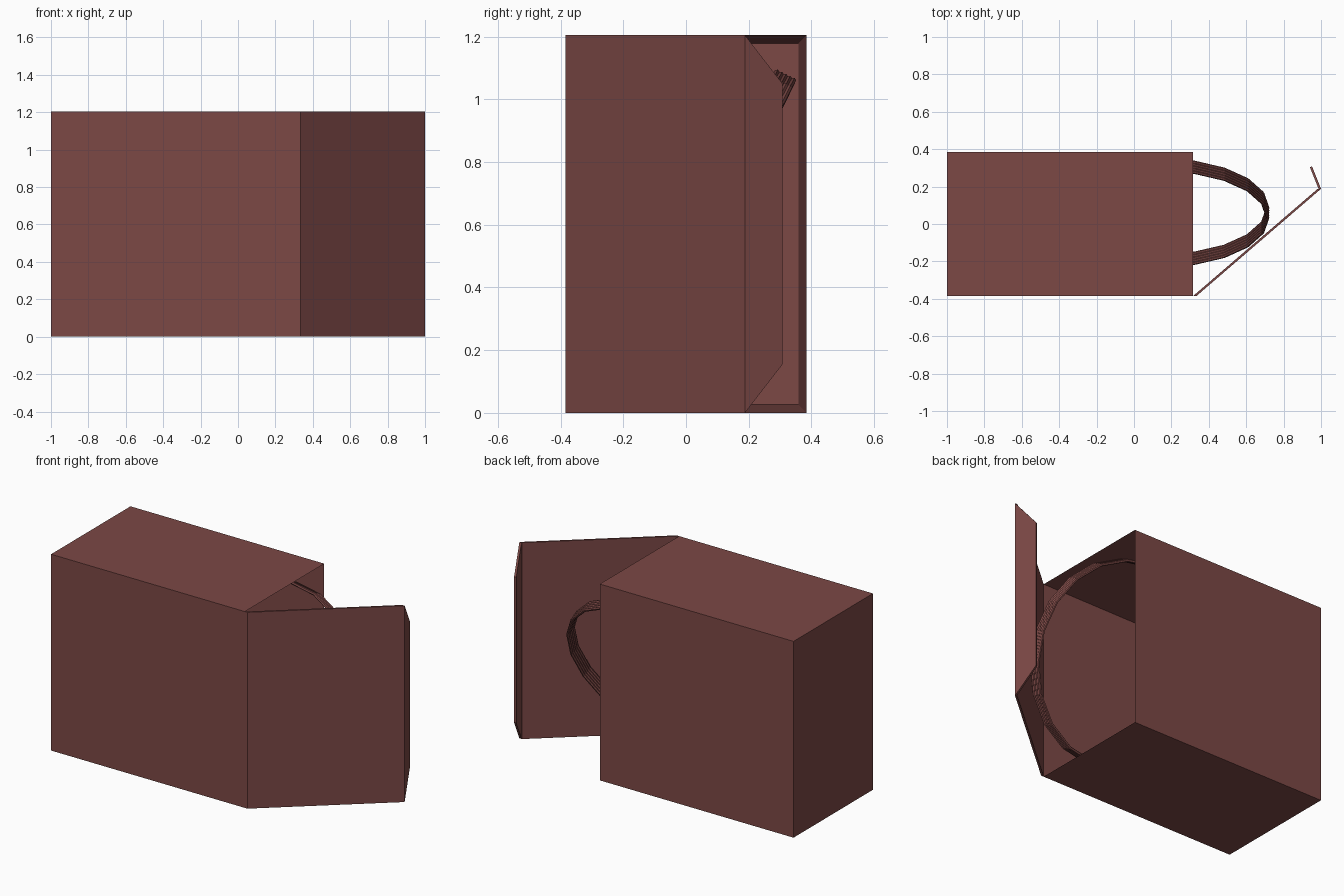
import bpy, bmesh, math
from mathutils import Vector

if "Cube" in bpy.data.objects:
    bpy.data.objects.remove(bpy.data.objects["Cube"])

H = 1.205
mat = bpy.data.materials.new("brown_card")
mat.diffuse_color = (0.20, 0.065, 0.06, 1)
mat.use_nodes = True
mat.node_tree.nodes["Principled BSDF"].inputs["Base Color"].default_value = mat.diffuse_color


def finish(name, bm):
    bmesh.ops.recalc_face_normals(bm, faces=bm.faces)
    me = bpy.data.meshes.new(name)
    bm.to_mesh(me)
    bm.free()
    ob = bpy.data.objects.new(name, me)
    bpy.context.collection.objects.link(ob)
    me.materials.append(mat)
    return ob


def prism(name, quad, thick):
    """Thin panel: planar quad pushed along a horizontal direction."""
    bm = bmesh.new()
    f = bm.faces.new([bm.verts.new(p) for p in quad])
    res = bmesh.ops.extrude_face_region(bm, geom=[f], use_keep_orig=True)
    vs = [g for g in res["geom"] if isinstance(g, bmesh.types.BMVert)]
    bmesh.ops.translate(bm, vec=Vector(thick), verts=vs)
    return finish(name, bm)


# Box open at its right end, walls recessed from the opening
bm = bmesh.new()
bmesh.ops.create_cube(bm, size=1)
for v in bm.verts:
    v.co = (-0.342 + v.co.x * 1.316, v.co.y * 0.77, H / 2 + v.co.z * H)
end = max(bm.faces, key=lambda f: f.calc_center_median().x)
bmesh.ops.inset_region(bm, faces=[end], thickness=0.037)
bmesh.ops.translate(bm, vec=(-1.279, 0, 0), verts=end.verts)
finish("box", bm)

# Hinged door flap and its tapered tuck tab
prism("door_flap", [(0.334, -0.385, 0), (1.0, 0.188, 0),
                    (1.0, 0.188, H), (0.334, -0.385, H)], (-0.018, 0, 0))
prism("tuck_tab", [(1.0, 0.188, 0), (0.952, 0.308, 0.155),
                   (0.952, 0.308, H - 0.155), (1.0, 0.188, H)], (-0.012, -0.004, 0))

# Leaning coil of wire: a helix swept with a six-sided section
SEG, TURNS, R, WIRE, SIDES = 20, 5, 0.565, 0.009, 6
centre = Vector((0.15, 0.06, 0.57))
ax = Vector((1, 0, 0))
up = Vector((0, 0.447, 0.894))
nrm = Vector((0, 0.894, -0.447))
bm = bmesh.new()
rings = []
n = SEG * TURNS
for i in range(n + 1):
    a = math.pi + 2 * math.pi * i / SEG
    radial = ax * math.cos(a) + up * math.sin(a)
    p = centre + radial * R + nrm * (0.074 * (i / n - 0.5))
    rings.append([bm.verts.new(p + WIRE * (radial * math.cos(t) + nrm * math.sin(t)))
                  for t in (2 * math.pi * k / SIDES for k in range(SIDES))])
for r0, r1 in zip(rings, rings[1:]):
    for k in range(SIDES):
        j = (k + 1) % SIDES
        bm.faces.new((r0[k], r0[j], r1[j], r1[k]))
bm.faces.new(rings[0])
bm.faces.new(rings[-1])
finish("wire_coil", bm)
